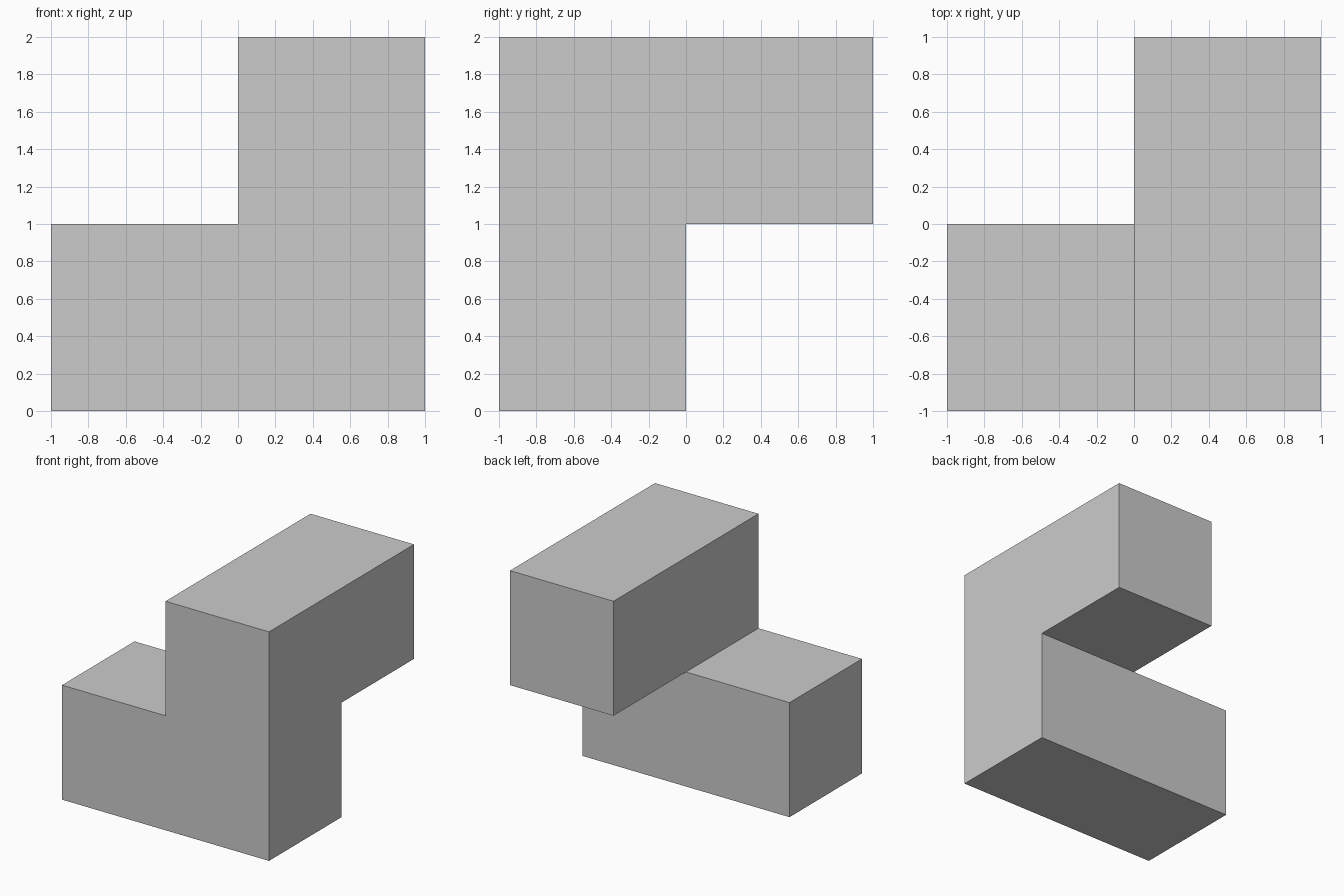
import bpy
import bmesh
from mathutils import Vector

if "Cube" in bpy.data.objects:
    bpy.data.objects.remove(bpy.data.objects["Cube"])


def extrude_back(bm, faces, depth):
    """Extrude faces along +y and return the new cap faces."""
    geom = bmesh.ops.extrude_face_region(bm, geom=faces)["geom"]
    verts = [g for g in geom if isinstance(g, bmesh.types.BMVert)]
    bmesh.ops.translate(bm, verts=verts, vec=Vector((0, depth, 0)))
    return [g for g in geom if isinstance(g, bmesh.types.BMFace)]


bm = bmesh.new()

# Front L profile (x, z) at y = -1: long base and upper square
points = [(-1, 0), (1, 0), (1, 1), (0, 1), (-1, 1), (1, 2), (0, 2)]
v = [bm.verts.new((x, -1, z)) for x, z in points]
base = bm.faces.new([v[i] for i in (0, 1, 2, 3, 4)])
upper = bm.faces.new([v[i] for i in (3, 2, 5, 6)])

# Front half of the block, then the overhanging arm behind the upper square
caps = extrude_back(bm, [base, upper], 1)
upper_cap = max(caps, key=lambda f: f.calc_center_median().z)
extrude_back(bm, [upper_cap], 1)

# Merge coplanar faces into clean flat sides
bmesh.ops.recalc_face_normals(bm, faces=bm.faces)
bmesh.ops.dissolve_limit(bm, angle_limit=0.01, verts=bm.verts, edges=bm.edges)

mesh = bpy.data.meshes.new("stepped_block")
bm.to_mesh(mesh)
bm.free()
block = bpy.data.objects.new("stepped_block", mesh)
bpy.context.collection.objects.link(block)
